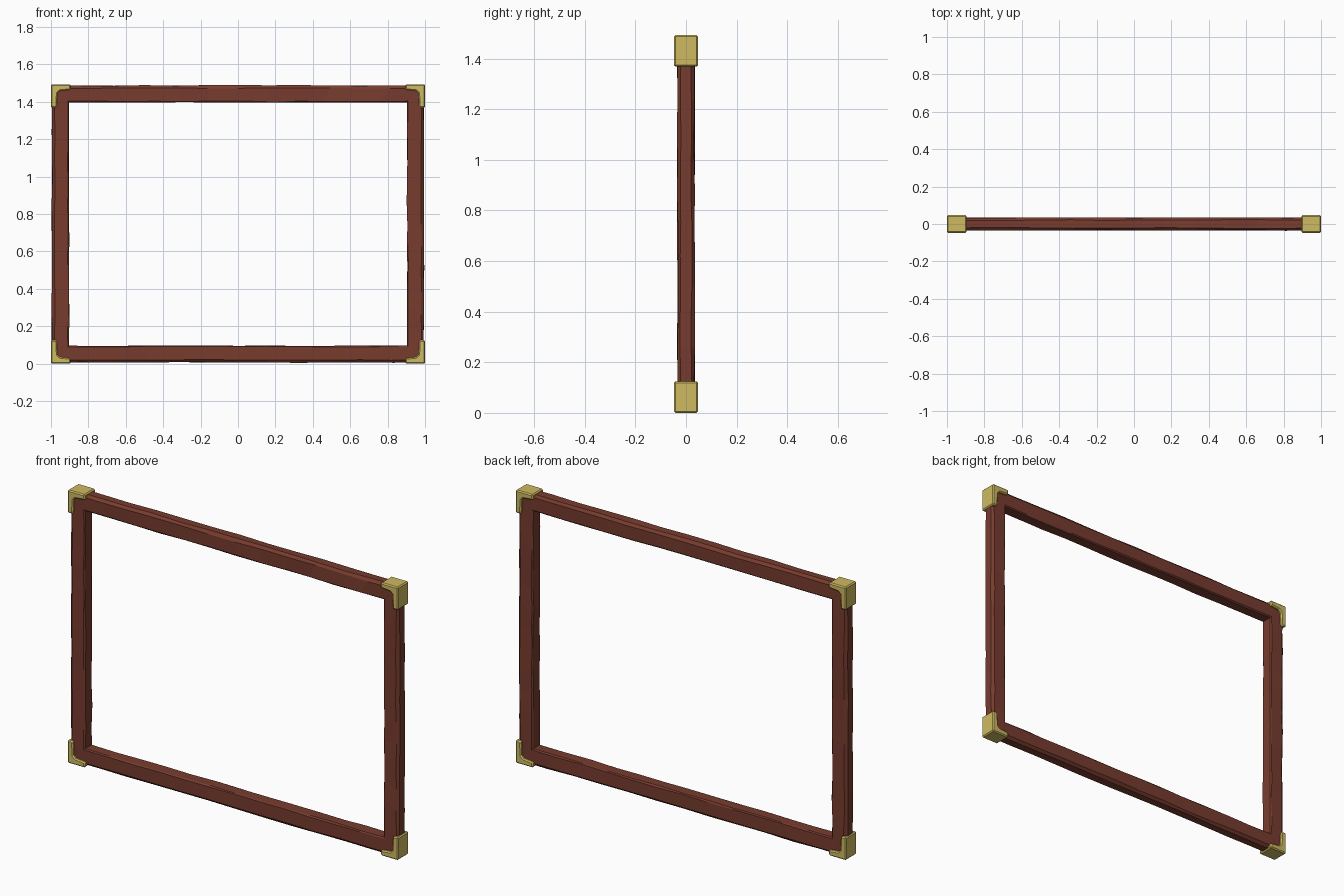
import bpy, bmesh, random
from mathutils import Vector

random.seed(4)
if "Cube" in bpy.data.objects:
    bpy.data.objects.remove(bpy.data.objects["Cube"])


def make_material(name, colour):
    mat = bpy.data.materials.new(name)
    mat.use_nodes = True
    mat.diffuse_color = colour
    mat.node_tree.nodes["Principled BSDF"].inputs["Base Color"].default_value = colour
    return mat


wood = make_material("reddish brown wood", (0.185, 0.045, 0.028, 1))
brass = make_material("pale brass", (0.62, 0.49, 0.12, 1))

HALF_W, HEIGHT = 1.0, 1.493
RAIL = 0.09            # visible width of the wood
DEPTH = 0.034          # half thickness of the wood
MARGIN = 0.006         # wood sits just inside the brackets


def add_object(name, bm, mat):
    bmesh.ops.recalc_face_normals(bm, faces=bm.faces)
    mesh = bpy.data.meshes.new(name)
    bm.to_mesh(mesh)
    bm.free()
    mesh.materials.append(mat)
    obj = bpy.data.objects.new(name, mesh)
    bpy.context.collection.objects.link(obj)
    return obj


# Cross-section of the wood: (distance in from the outer edge, y)
half = [(0, 0.021), (0.014, DEPTH), (RAIL - 0.006, DEPTH), (RAIL, DEPTH - 0.006)]
profile = [(u, -y) for u, y in half] + [(u, y) for u, y in reversed(half)]


def corner(sx, top, inset):
    x = HALF_W - MARGIN - inset
    low = MARGIN + inset
    return Vector((sx * x, 0, HEIGHT - low if top else low))


def make_rail(name, start, end, steps=12):
    """Mitred rail, with slightly uneven hewn faces along its length."""
    bm = bmesh.new()
    rings = []
    for i in range(steps + 1):
        wobble = 0 if i in (0, steps) else 0.0022
        ring = []
        for u, y in profile:
            shift = random.uniform(-wobble, wobble)
            point = corner(*start, u + shift).lerp(corner(*end, u + shift), i / steps)
            point.y = y + random.uniform(-wobble, wobble)
            ring.append(bm.verts.new(point))
        rings.append(ring)
    n = len(profile)
    for a, b in zip(rings, rings[1:]):
        for k in range(n):
            m = (k + 1) % n
            bm.faces.new((a[k], a[m], b[m], b[k]))
    bm.faces.new(rings[0])
    bm.faces.new(rings[-1])
    add_object(name, bm, wood)


make_rail("top_rail", (-1, True), (1, True))
make_rail("bottom_rail", (-1, False), (1, False))
make_rail("left_post", (1, False), (1, True))
make_rail("right_post", (-1, False), (-1, True))


def make_bracket(name, sx, top):
    """Chamfered L-shaped cap wrapped around an outer corner."""
    arm_x, arm_z, thick, fillet, depth = 0.105, 0.125, 0.035, 0.012, 0.047
    outline = [(0, 0), (arm_x, 0), (arm_x, thick - 0.006), (thick + fillet, thick),
               (thick, thick + fillet), (thick - 0.004, arm_z), (0, arm_z)]
    bm = bmesh.new()
    verts = []
    for u, w in outline:
        z = HEIGHT - w if top else w
        verts.append(bm.verts.new((sx * (HALF_W - u), -depth, z)))
    face = bm.faces.new(verts)
    result = bmesh.ops.extrude_face_region(bm, geom=[face])
    moved = [g for g in result["geom"] if isinstance(g, bmesh.types.BMVert)]
    bmesh.ops.translate(bm, verts=moved, vec=(0, 2 * depth, 0))
    obj = add_object(name, bm, brass)
    bevel = obj.modifiers.new("worn edges", "BEVEL")
    bevel.width = 0.006
    bevel.segments = 1
    bevel.limit_method = "ANGLE"
    bevel.angle_limit = 0.9


for side, sx in (("left", 1), ("right", -1)):
    make_bracket("top_" + side + "_bracket", sx, True)
    make_bracket("bottom_" + side + "_bracket", sx, False)
